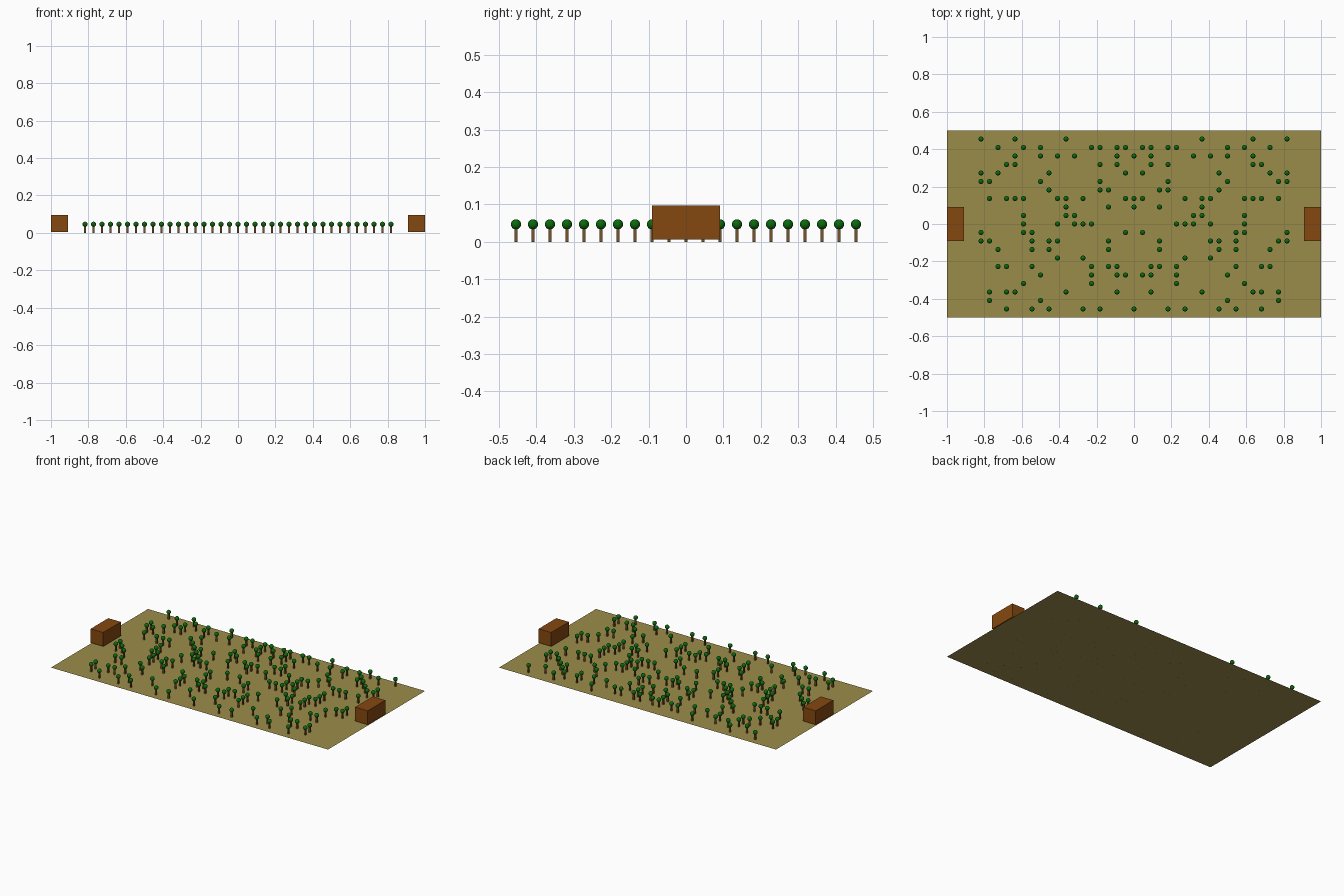
import bpy, bmesh
from mathutils import Matrix

if "Cube" in bpy.data.objects:
    bpy.data.objects.remove(bpy.data.objects["Cube"])

U = 1 / 22  # grid cell

def material(name, rgb):
    m = bpy.data.materials.new(name)
    m.diffuse_color = (*rgb, 1)
    m.use_nodes = True
    m.node_tree.nodes["Principled BSDF"].inputs["Base Color"].default_value = m.diffuse_color
    return m

def make(name, bm, mat):
    me = bpy.data.meshes.new(name)
    bm.to_mesh(me)
    bm.free()
    me.materials.append(mat)
    ob = bpy.data.objects.new(name, me)
    bpy.context.collection.objects.link(ob)
    return ob

soil = material("soil", (0.33, 0.265, 0.068))
wood = material("wood", (0.235, 0.065, 0.005))
bark = material("bark", (0.19, 0.09, 0.02))
leaf = material("leaf", (0.003, 0.14, 0.004))

# Flat field
bm = bmesh.new()
bmesh.ops.create_grid(bm, x_segments=1, y_segments=1, size=1,
                      matrix=Matrix.Diagonal((1, 0.5, 1, 1)))
make("field", bm, soil)

# A wooden block at the middle of each short side
for name, s in (("left_block", -1), ("right_block", 1)):
    bm = bmesh.new()
    bmesh.ops.create_cube(bm, size=1, matrix=Matrix.Translation((s * 21 * U, 0, 0.051))
                          @ Matrix.Diagonal((2 * U, 4 * U, 2 * U, 1)))
    make(name, bm, wood)

# Tree columns per row; every row is mirrored left to right
rows = {
    10: (8, 14, 18),
    9: (1, 2, 4, 5, 11, 13, 16),
    8: (0, 2, 7, 9, 11, 14),
    7: (2, 4, 14, 15),
    6: (1, 10, 16, 18),
    5: (4, 11, 17, 18),
    4: (3, 4, 10),
    3: (0, 1, 6, 8, 9, 13, 14, 15, 17),
    2: (0, 3, 8),
    1: (7, 8, 13),
    0: (5, 6, 7, 9, 13),
    -1: (1, 12, 13, 18),
    -2: (3, 9, 10, 12, 17, 18),
    -3: (3, 10, 12, 16),
    -4: (6, 9),
    -5: (2, 3, 5, 12, 15, 16),
    -6: (1, 2, 5, 11),
    -7: (5, 13),
    -8: (2, 8, 14, 15, 17),
    -9: (11, 17),
    -10: (0, 4, 6, 10, 12, 15),
}
spots = sorted({(s * c, r) for r, cols in rows.items() for c in cols for s in (-1, 1)})

# Square trunks and round crowns
trunks, crowns = bmesh.new(), bmesh.new()
for c, r in spots:
    x, y = c * U, r * U
    bmesh.ops.create_cube(trunks, size=1, matrix=Matrix.Translation((x, y, U / 2))
                          @ Matrix.Diagonal((0.2 * U, 0.2 * U, U, 1)))
    bmesh.ops.create_uvsphere(crowns, u_segments=16, v_segments=10, radius=0.3 * U,
                              matrix=Matrix.Translation((x, y, 0.0465)))
make("tree_trunks", trunks, bark)
ob = make("tree_crowns", crowns, leaf)
bpy.context.view_layer.objects.active = ob
ob.select_set(True)
bpy.ops.object.shade_smooth_by_angle()
